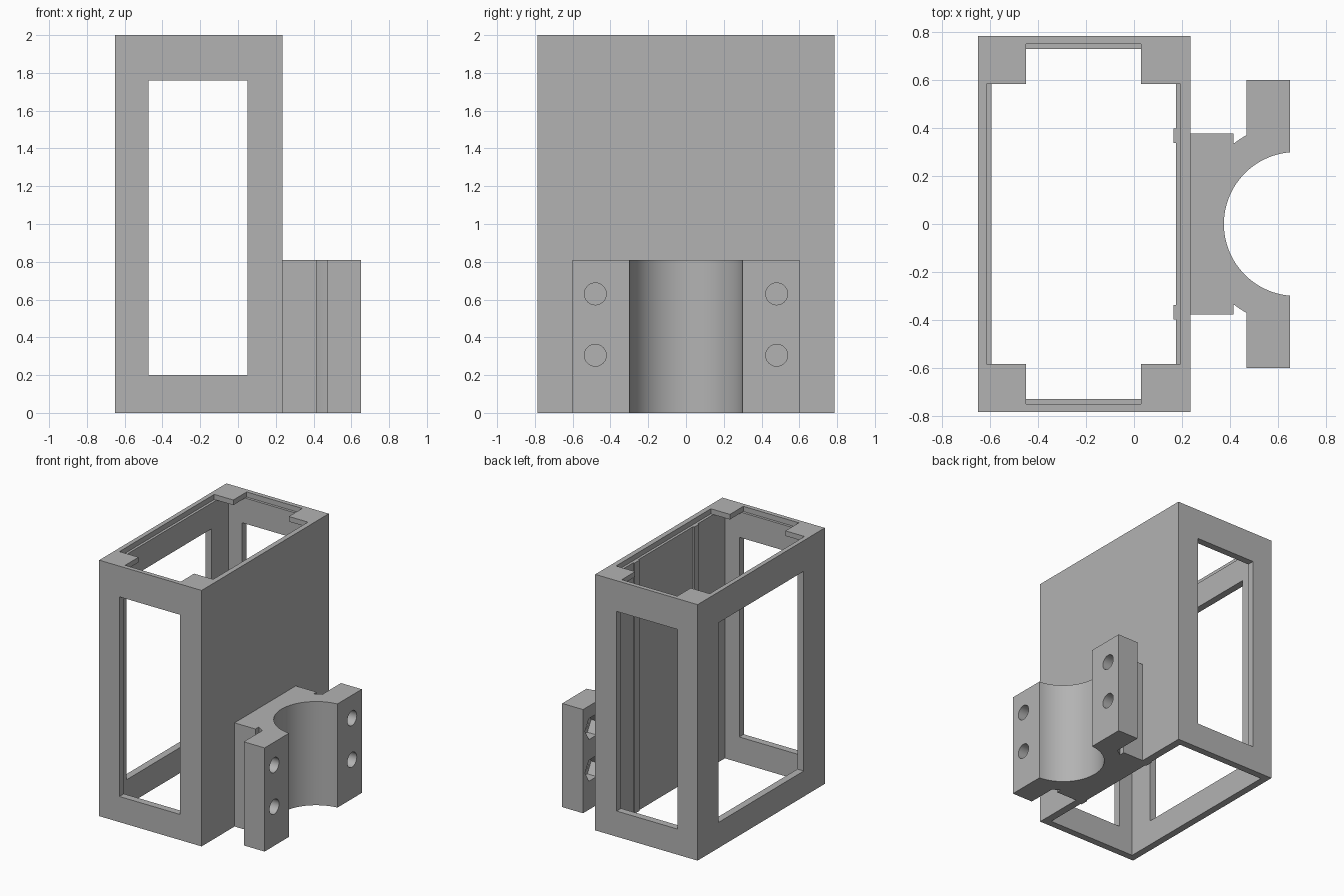
import bpy, bmesh, math
from mathutils import Matrix

if "Cube" in bpy.data.objects:
    bpy.data.objects.remove(bpy.data.objects["Cube"], do_unlink=True)

grey = bpy.data.materials.new("plain grey")
grey.use_nodes = True
grey.diffuse_color = (0.45, 0.45, 0.45, 1)
grey.node_tree.nodes["Principled BSDF"].inputs["Base Color"].default_value = (0.45, 0.45, 0.45, 1)


def make_object(name, bm):
    bmesh.ops.recalc_face_normals(bm, faces=bm.faces[:])
    mesh = bpy.data.meshes.new(name)
    bm.to_mesh(mesh)
    bm.free()
    mesh.materials.append(grey)
    obj = bpy.data.objects.new(name, mesh)
    bpy.context.collection.objects.link(obj)
    return obj


def box(name, xs, ys, zs):
    bm = bmesh.new()
    bmesh.ops.create_cube(bm, size=1)
    for v in bm.verts:
        v.co = [sum(r) / 2 + c * (r[1] - r[0]) for c, r in zip(v.co, (xs, ys, zs))]
    return make_object(name, bm)


def rod(name, sides, radius, xs, y, z):
    """Prism lying along x; six sides gives a nut pocket with a point at the top."""
    bm = bmesh.new()
    bmesh.ops.create_cone(bm, cap_ends=True, segments=sides, radius1=radius,
                          radius2=radius, depth=xs[1] - xs[0])
    turn = Matrix.Rotation(math.pi / 2, 4, "Y")
    place = Matrix.Translation((sum(xs) / 2, y, z))
    bmesh.ops.transform(bm, matrix=place @ turn, verts=bm.verts[:])
    # Put a corner of the prism straight up
    return make_object(name, bm)


def cut(target, cutter):
    cutter.hide_render = True
    mod = target.modifiers.new("cut", "BOOLEAN")
    mod.operation = "DIFFERENCE"
    mod.solver = "EXACT"
    mod.object = cutter
    bpy.context.view_layer.objects.active = target
    bpy.ops.object.modifier_apply(modifier=mod.name)
    bpy.data.objects.remove(cutter, do_unlink=True)


# Case: hollow tube with a stepped rim and four corner tabs at the top
case = box("case", (-0.65, 0.235), (-0.785, 0.785), (0, 2))
ledge = 1.96
cut(case, box("cavity", (-0.595, 0.175), (-0.73, 0.73), (-0.1, ledge)))
cut(case, box("rim_long", (-0.615, 0.195), (-0.585, 0.585), (ledge, 2.1)))
cut(case, box("rim_wide", (-0.45, 0.03), (-0.75, 0.75), (ledge, 2.1)))

# Windows: front and back in one cut, then the side
cut(case, box("end_window", (-0.475, 0.05), (-1, 1), (0.2, 1.76)))
cut(case, box("side_window", (-1, -0.5), (-0.525, 0.525), (0.2, 1.76)))

# Guide ribs on the inside of the solid wall
for side, label in ((-1, "front"), (1, "back")):
    box(label + "_guide_rib", (0.165, 0.18), sorted((side * 0.338, side * 0.398)), (0, ledge))

# Clamp: plate, ring neck and flanges around a half-round seat
centre, bore, ring = 0.675, 0.3, 0.424
half = [(0.235, 0.378), (0.415, 0.378)]
start, end = math.acos((0.415 - centre) / ring), math.acos((0.47 - centre) / ring)
for i in range(5):
    a = start + (end - start) * i / 4
    half.append((centre + ring * math.cos(a), ring * math.sin(a)))
half += [(0.47, 0.6), (0.65, 0.6)]
arc_start = math.acos((0.65 - centre) / bore)
steps = 48
arc = []
for i in range(steps + 1):
    a = arc_start + (2 * math.pi - 2 * arc_start) * i / steps
    arc.append((centre + bore * math.cos(a), bore * math.sin(a)))
outline = half + arc + [(x, -y) for x, y in reversed(half)]

bm = bmesh.new()
base = bm.faces.new([bm.verts.new((x, y, 0)) for x, y in outline])
grown = bmesh.ops.extrude_face_region(bm, geom=[base])["geom"]
bmesh.ops.translate(bm, vec=(0, 0, 0.81),
                    verts=[g for g in grown if isinstance(g, bmesh.types.BMVert)])
clamp = make_object("clamp", bm)

# Bolt holes with hexagonal nut pockets behind
for y in (-0.48, 0.48):
    for z in (0.305, 0.63):
        cut(clamp, rod("bolt_hole", 32, 0.058, (0.44, 0.7), y, z))
        cut(clamp, rod("nut_pocket", 6, 0.095, (0.44, 0.55), y, z))

# Smooth the round surfaces only
bpy.ops.object.select_all(action="DESELECT")
clamp.select_set(True)
bpy.context.view_layer.objects.active = clamp
bpy.ops.object.shade_smooth_by_angle(angle=math.radians(30))
